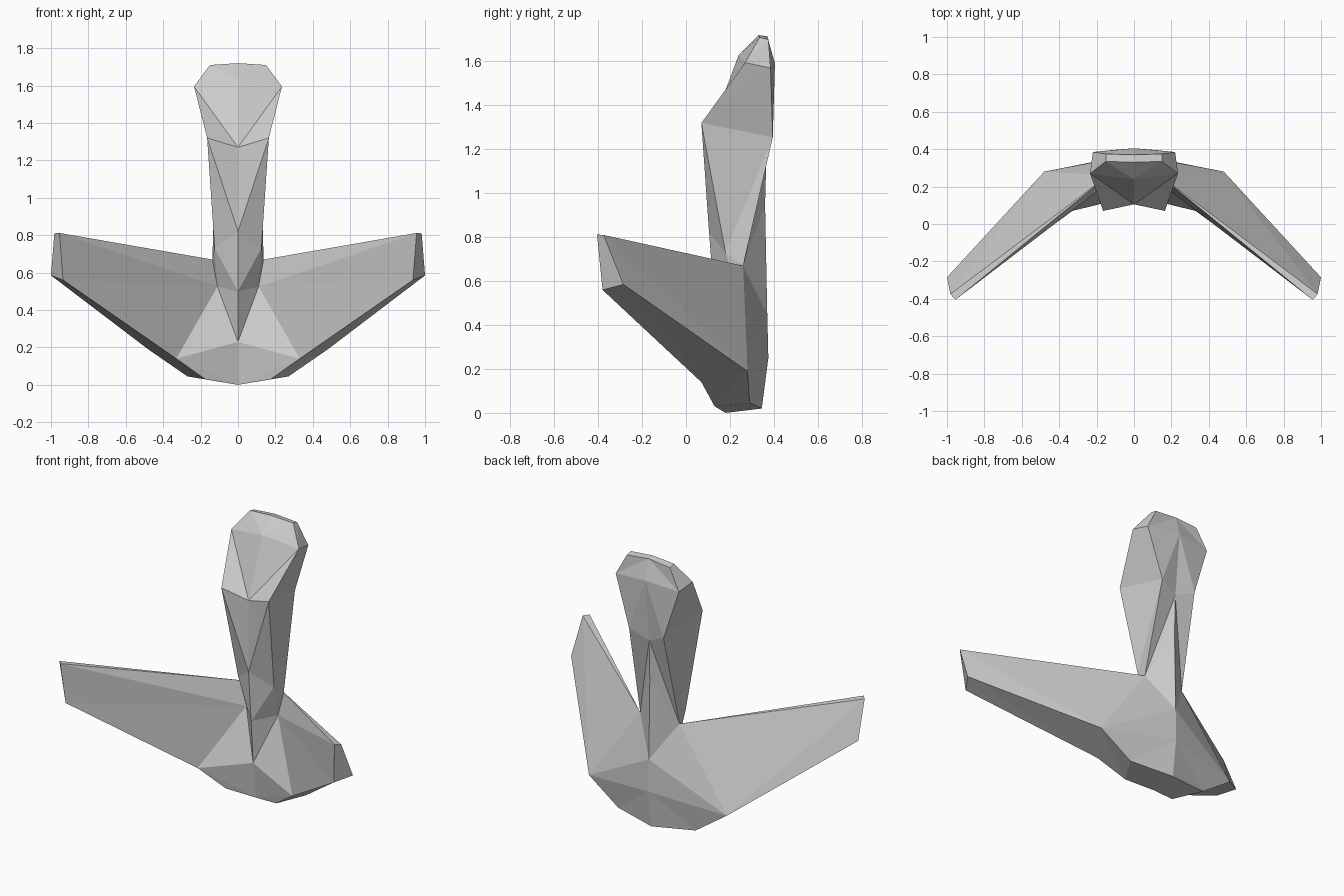
import bpy, bmesh

if "Cube" in bpy.data.objects:
    bpy.data.objects.remove(bpy.data.objects["Cube"])

bm = bmesh.new()
cache = {}


def vert(p):
    """Shared vertex for a point, so neighbouring parts join up."""
    if p not in cache:
        cache[p] = bm.verts.new(p)
    return cache[p]


def face(*points):
    unique = list(dict.fromkeys(points))
    if len(unique) > 2:
        bm.faces.new([vert(p) for p in unique])


def strip(a, b, skip=()):
    """Faces between two half rings of equal length."""
    for j in range(len(a) - 1):
        if j in skip:
            continue
        p, q, r, s = a[j], a[j + 1], b[j + 1], b[j]
        face(p, q, r)
        face(p, r, s)


# Half rings: front centre, front corner, back corner, back centre
bottom = [(0, .18, 0), (.175, .13, .03), (.27, .29, .045), (0, .345, .02)]
hull = [(0, .15, .23), (.33, .07, .14), (.48, .28, .19), (0, .375, .25)]
waist = [(0, .13, .50), (.11, .24, .525), (.137, .26, .67), (0, .37, .45)]
neck = [(0, .105, .82), (.125, .18, .73), (.137, .26, .67), (0, .36, .95)]
head_base = [(0, .105, 1.27), (.165, .07, 1.32), (.12, .395, 1.255), (0, .367, 1.20)]
head_wide = [(0, .24, 1.63), (.235, .27, 1.595), (.22, .385, 1.57), (0, .405, 1.59)]
head_top = [(0, .33, 1.72), (.15, .335, 1.71), (.15, .375, 1.70), (0, .37, 1.715)]

# Lower body, leaving the side open for the wing
strip(bottom, hull)
strip(hull, waist, skip=(1,))
face(*bottom)

# Neck and head
strip(waist, neck)
strip(neck, head_base)
strip(head_base, head_wide)
strip(head_wide, head_top)
face(*head_top)

# Wing from the side opening to the tip
root = [waist[2], waist[1], hull[1], hull[2], waist[2]]
tip = [(.982, -.375, .81), (.955, -.405, .812), (.935, -.38, .56), (1.0, -.285, .585)]
strip(root, tip + tip[:1])
face(*tip)

bmesh.ops.recalc_face_normals(bm, faces=bm.faces)
mesh = bpy.data.meshes.new("winged_body")
bm.to_mesh(mesh)
bm.free()
body = bpy.data.objects.new("winged_body", mesh)
bpy.context.collection.objects.link(body)

# Other half
mirror = body.modifiers.new("Mirror", 'MIRROR')
mirror.use_clip = True
mirror.merge_threshold = 0.001
